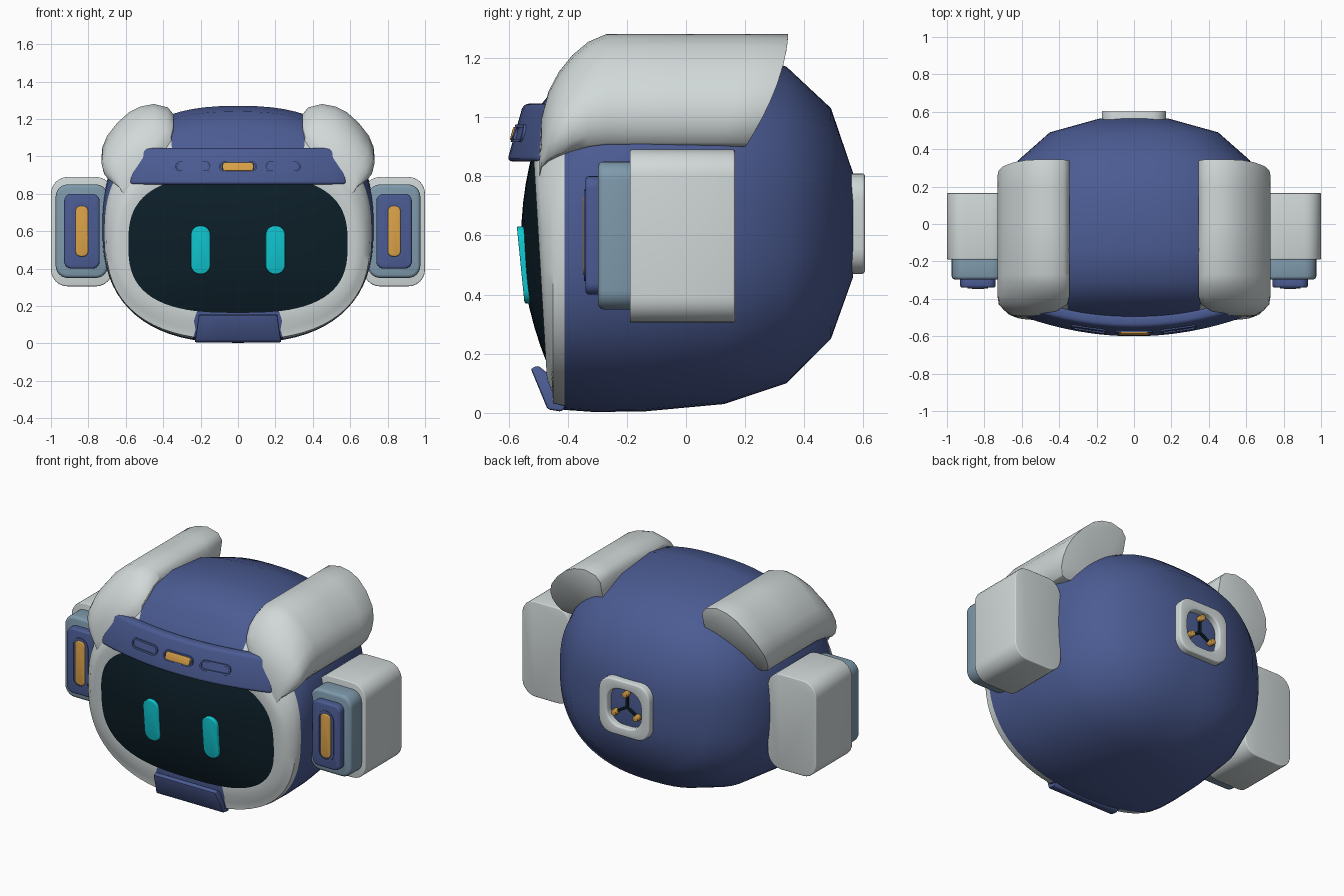
import bpy, bmesh, math

if "Cube" in bpy.data.objects:
    bpy.data.objects.remove(bpy.data.objects["Cube"])


def material(name, rgb):
    m = bpy.data.materials.new(name)
    m.diffuse_color = (*rgb, 1)
    m.use_nodes = True
    m.node_tree.nodes["Principled BSDF"].inputs["Base Color"].default_value = m.diffuse_color
    return m


BLUE = material("navy blue", (0.07, 0.105, 0.29))
WHITE = material("pale grey", (0.64, 0.69, 0.69))
STEEL = material("steel blue", (0.21, 0.32, 0.41))
ORANGE = material("amber", (0.70, 0.36, 0.065))
CYAN = material("cyan", (0.005, 0.58, 0.65))
DARK = material("dark glass", (0.004, 0.014, 0.022))


def loft(name, rings, mats, bevel=0, segs=3, caps=True, rule=None, angle=40):
    """Skin a list of equal-length point rings."""
    bm = bmesh.new()
    vs = [[bm.verts.new(p) for p in r] for r in rings]
    n = len(vs[0])
    for a, b in zip(vs, vs[1:]):
        for i in range(n):
            bm.faces.new((a[i], a[(i + 1) % n], b[(i + 1) % n], b[i]))
    if caps:
        bm.faces.new(vs[0])
        bm.faces.new(vs[-1])
    bmesh.ops.recalc_face_normals(bm, faces=bm.faces[:])
    if bevel:
        sharp = [e for e in bm.edges if e.is_manifold and e.calc_face_angle() > math.radians(40)]
        bmesh.ops.bevel(bm, geom=sharp, offset=bevel, segments=segs, profile=0.5,
                        affect='EDGES', clamp_overlap=True)
    for f in bm.faces:
        f.smooth = True
        if rule:
            f.material_index = rule(f.calc_center_median())
    me = bpy.data.meshes.new(name)
    bm.to_mesh(me)
    bm.free()
    me.set_sharp_from_angle(angle=math.radians(angle))
    for m in mats:
        me.materials.append(m)
    ob = bpy.data.objects.new(name, me)
    bpy.context.collection.objects.link(ob)
    return ob


def oval(a, lo, hi, n=2.5, count=72):
    """Superellipse outline in x and z."""
    out = []
    for i in range(count):
        t = 2 * math.pi * i / count
        c, s = math.cos(t), math.sin(t)
        out.append((a * math.copysign(abs(c) ** (2 / n), c),
                    (lo + hi) / 2 + (hi - lo) / 2 * math.copysign(abs(s) ** (2 / n), s)))
    return out


def rrect(cx, cz, hx, hz, r, k=6):
    """Rounded rectangle outline in x and z."""
    out = []
    for q, (sx, sz) in enumerate(((1, 1), (-1, 1), (-1, -1), (1, -1))):
        for i in range(k + 1):
            t = math.pi / 2 * (q + i / k)
            out.append((cx + sx * (hx - r) + r * math.cos(t), cz + sz * (hz - r) + r * math.sin(t)))
    return out


def prism(name, outline, y0, y1, mat, bevel=0, warp=lambda x, z: 0):
    rings = [[(x, y + warp(x, z), z) for x, z in outline] for y in (y0, y1)]
    return loft(name, rings, [mat], bevel)


# Head shell with the pale face frame at its front
stations = [(0.565, 0.18, 0.46, 0.81), (0.49, 0.45, 0.25, 1.03), (0.34, 0.62, 0.10, 1.17),
            (0.13, 0.70, 0.03, 1.245), (-0.14, 0.725, 0.005, 1.27), (-0.31, 0.725, 0.003, 1.24),
            (-0.41, 0.715, 0.01, 1.16), (-0.45, 0.705, 0.02, 1.09), (-0.48, 0.67, 0.06, 1.02),
            (-0.495, 0.63, 0.11, 0.96), (-0.49, 0.585, 0.165, 0.90)]


def lean(y, z):
    return y - 0.06 * (z - 0.53) if y < -0.46 else y


def shell_colour(c):
    top = abs(c.x) < 0.36 and c.z > 0.85
    chin = abs(c.x) < 0.23 and c.z < 0.3
    return 1 if c.y < -0.41 and not top and not chin else 0


loft("head_shell", [[(x, lean(y, z), z) for x, z in oval(a, lo, hi, 2.5 if y > -0.485 else 2.75)]
                    for y, a, lo, hi in stations], [BLUE, WHITE], rule=shell_colour)

# Domed visor
visor = []
for t in (1.0, 0.93, 0.82, 0.66, 0.48, 0.3, 0.12):
    visor.append([(x * t, lean(-0.49 - 0.065 * (1 - t * t), 0.5325 + (z - 0.5325) * t),
                   0.5325 + (z - 0.5325) * t) for x, z in oval(0.587, 0.163, 0.902, 2.8)])
loft("visor", visor, [DARK])

# Eyes
for s, side in ((-1, "left"), (1, "right")):
    prism(side + "_eye", rrect(s * 0.2, 0.5, 0.052, 0.13, 0.05), -0.559, -0.515, CYAN, 0.006,
          lambda x, z: -0.1 * (z - 0.5))

# Curved brow bar
brow = []
for i in range(17):
    x = -0.58 + 1.16 * i / 16
    dy = 0.1 * (x / 0.58) ** 2
    brow.append([(x, y + dy, z) for y, z in
                 ((-0.605, 0.85), (-0.55, 1.045), (-0.49, 1.045), (-0.50, 0.85))])
loft("brow_bar", brow, [BLUE], 0.018)


def on_brow(x, z):
    return 0.1 * (x / 0.58) ** 2 + 0.28 * (z - 0.85)


def slot_rim(name, cx, cz, hx, hz, w, y0, y1, mat, warp):
    """Raised rim around a pill-shaped slot."""
    out, inn = rrect(cx, cz, hx, hz, min(hx, hz) * 0.98), rrect(cx, cz, hx - w, hz - w, (min(hx, hz) - w) * 0.98)
    loft(name, [[(x, y + warp(x, z), z) for x, z in o]
                for o, y in ((out, y1), (out, y0), (inn, y0), (inn, y1))], [mat], caps=False)


for x, hx, label in ((-0.24, 0.095, "left"), (0, 0.1, "middle"), (0.24, 0.095, "right")):
    slot_rim(label + "_brow_slot", x, 0.945, hx, 0.029, 0.009, -0.613, -0.59, BLUE, on_brow)
prism("brow_lamp", rrect(0, 0.945, 0.083, 0.022, 0.014), -0.618, -0.59, ORANGE, 0.004, on_brow)

# Chin plate
chin = [(-0.525, 0.15), (-0.50, 0.16), (-0.45, 0.12), (-0.40, 0.03), (-0.42, 0.004), (-0.468, 0.012)]
loft("chin_plate", [[(x * (1 + 0.7 * (0.15 - z)), y, z) for y, z in chin]
                    for x in (-0.21, -0.1, 0, 0.1, 0.21)], [BLUE], 0.008, 2)

# Top pads: cross-section swept backwards, front tapering down to a tip
section = [(0.35, 1.02), (0.345, 1.15), (0.345, 1.225), (0.375, 1.262), (0.45, 1.28), (0.52, 1.267),
           (0.58, 1.238), (0.645, 1.18), (0.70, 1.11), (0.725, 1.05), (0.73, 0.995), (0.72, 0.945),
           (0.695, 0.91), (0.65, 0.90), (0.58, 0.92), (0.45, 0.98)]
steps = [(-0.495, 0.22, 0.22), (-0.488, 0.42, 0.45), (-0.465, 0.72, 0.62), (-0.43, 0.95, 0.75),
         (-0.385, 1.0, 0.86), (-0.33, 1.0, 0.95), (-0.27, 1.0, 1.0), (0.0, 1.0, 1.0), (0.2, 1, 1), (0.345, 1, 1)]
for s, side in ((-1, "left"), (1, "right")):
    rings = []
    for y, sx, sz in steps:
        ring = []
        for x, z in section:
            back = 0.15 * (max(0, 1.28 - z) / 0.39) ** 1.7 * max(0, y) / 0.345
            ring.append((s * (0.59 + (x - 0.59) * sx), y - back, 0.77 + (z - 0.77) * sz))
        rings.append(ring)
    loft(side + "_top_pad", rings, [WHITE], 0.012, 2)

# Side ear pods, stepped towards the front
for s, side in ((-1, "left"), (1, "right")):
    c = s * 0.835
    prism(side + "_ear_block", rrect(c, 0.5975, 0.165, 0.2925, 0.09), -0.19, 0.165, WHITE, 0.006)
    prism(side + "_ear_collar", rrect(c, 0.6, 0.14, 0.25, 0.065), -0.297, -0.17, STEEL, 0.018)
    prism(side + "_ear_cap", rrect(c, 0.6, 0.095, 0.2, 0.04), -0.34, -0.28, BLUE, 0.012)
    slot_rim(side + "_ear_slot", c, 0.6, 0.055, 0.155, 0.012, -0.344, -0.33, BLUE, lambda x, z: 0)
    prism(side + "_ear_lamp", rrect(c, 0.6, 0.034, 0.135, 0.028), -0.348, -0.32, ORANGE, 0.006)

# Rear port: rounded rim, dark three-arm spokes and amber studs
outer, inner = rrect(0, 0.64, 0.172, 0.17, 0.085), rrect(0, 0.64, 0.115, 0.115, 0.085)
loft("rear_port_rim", [[(x, y, z) for x, z in o] for o, y in
                       ((outer, 0.53), (outer, 0.605), (inner, 0.605), (inner, 0.55))],
     [WHITE], 0.01, caps=False)
for k in range(3):
    t = math.radians(90 + 120 * k)
    c, d = math.cos(t), math.sin(t)
    arm = [(u * c - v * d, 0.64 + u * d + v * c) for u, v in
           ((-0.004, -0.007), (0.085, -0.007), (0.085, 0.007), (-0.004, 0.007))]
    prism(f"port_spoke_{k + 1}", arm, 0.56, 0.578, DARK)
    prism(f"port_stud_{k + 1}", rrect(0.085 * c, 0.64 + 0.085 * d, 0.018, 0.018, 0.0175, 3),
          0.56, 0.602, ORANGE, 0.004)
